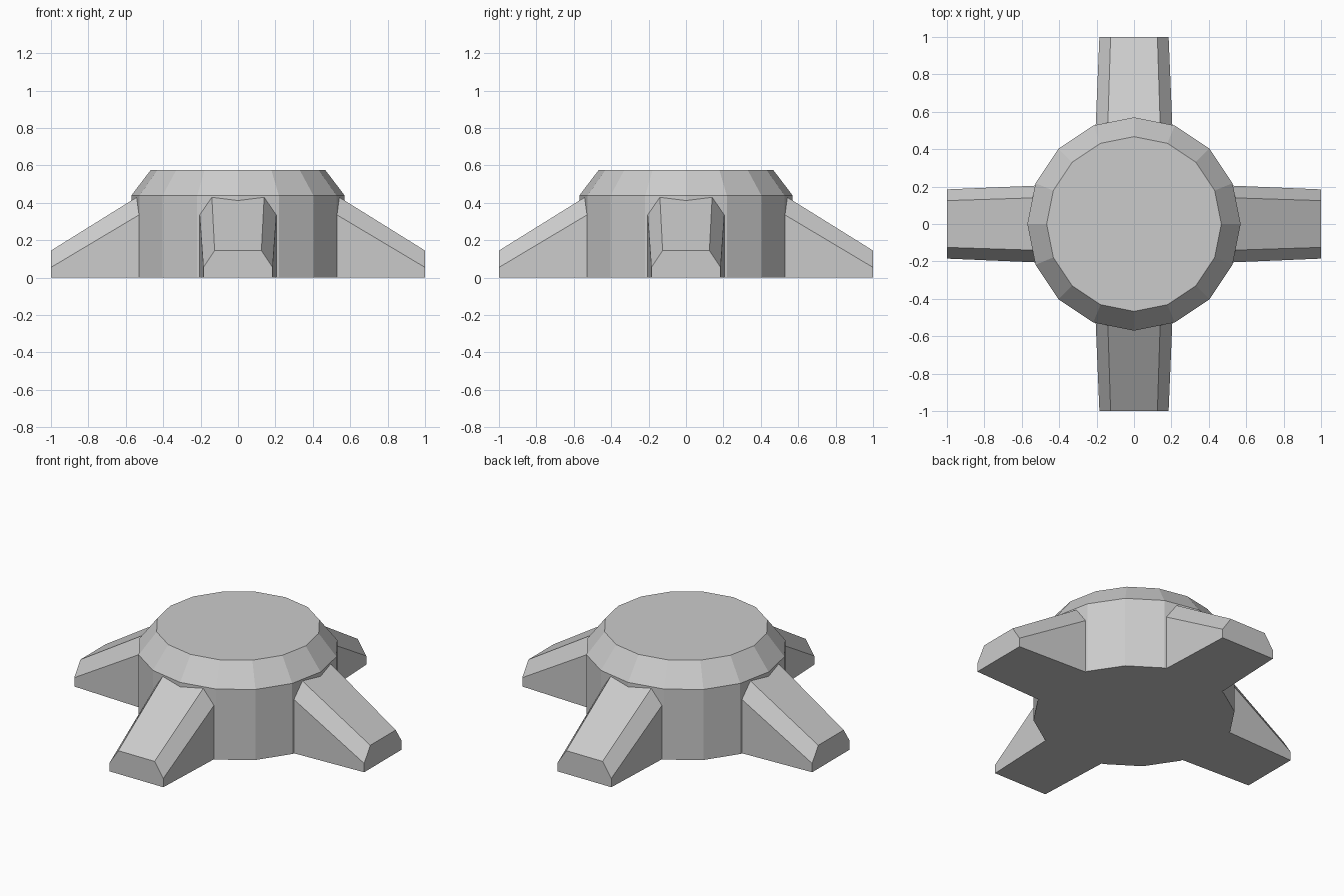
import bpy, bmesh
from math import cos, sin, pi
from mathutils import Matrix

if "Cube" in bpy.data.objects:
    bpy.data.objects.remove(bpy.data.objects["Cube"])


def loft(name, rings):
    """Closed solid from a stack of equal-length rings."""
    bm = bmesh.new()
    loops = [[bm.verts.new(p) for p in ring] for ring in rings]
    n = len(loops[0])
    for a, b in zip(loops, loops[1:]):
        for i in range(n):
            j = (i + 1) % n
            bm.faces.new((a[i], a[j], b[j], b[i]))
    bm.faces.new(loops[0])
    bm.faces.new(loops[-1])
    bmesh.ops.recalc_face_normals(bm, faces=bm.faces)
    mesh = bpy.data.meshes.new(name)
    bm.to_mesh(mesh)
    bm.free()
    obj = bpy.data.objects.new(name, mesh)
    bpy.context.collection.objects.link(obj)
    return obj


def circle(radius, z, sides=16):
    return [(radius * cos(2 * pi * i / sides), radius * sin(2 * pi * i / sides), z)
            for i in range(sides)]


def leg_section(x, base_w, side_z, top_w, top_z):
    return [(x, -base_w, 0), (x, base_w, 0), (x, base_w, side_z),
            (x, top_w, top_z), (x, -top_w, top_z), (x, -base_w, side_z)]


# Central drum with bevelled top
loft("central_drum", [circle(0.57, 0), circle(0.57, 0.44), circle(0.467, 0.575)])

# Four sloping chamfered legs, rooted just inside the drum
for i, side in enumerate(("right", "back", "left", "front")):
    leg = loft(side + "_leg", [leg_section(0.50, 0.206, 0.353, 0.141, 0.456),
                               leg_section(1.00, 0.185, 0.055, 0.125, 0.145)])
    leg.data.transform(Matrix.Rotation(i * pi / 2, 4, 'Z'))
